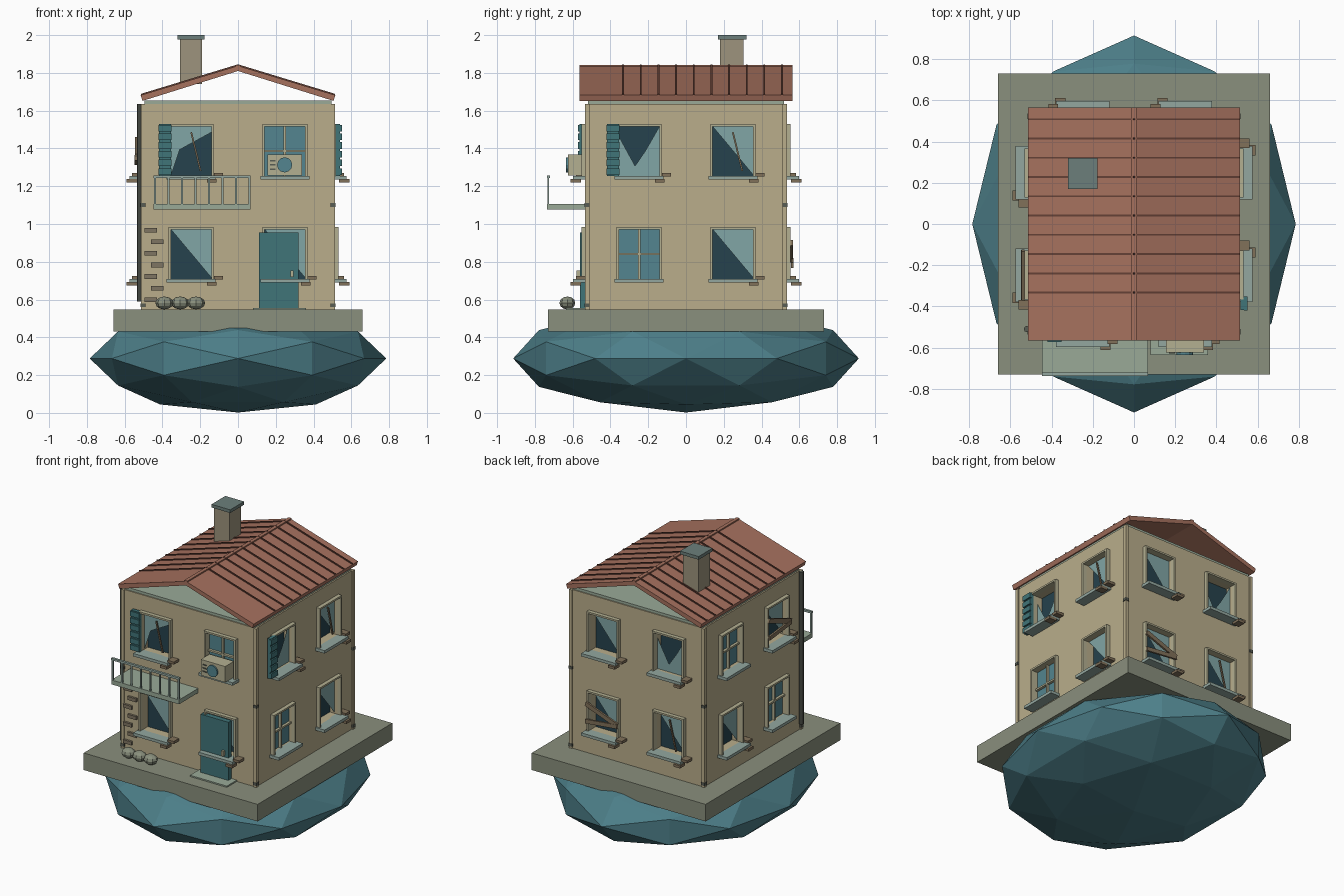
import bpy, bmesh
from math import pi, atan2, hypot
from mathutils import Matrix, Vector

if "Cube" in bpy.data.objects:
    bpy.data.objects.remove(bpy.data.objects["Cube"])

parts = {}
I = Matrix.Identity(4)

def part(name, col):
    """Get the mesh being collected under a part name."""
    if name not in parts:
        parts[name] = (bmesh.new(), col)
    return parts[name][0]

def box(name, col, x, y, z, M=I):
    """Box from (min, max) ranges, placed by M."""
    c = [(a + b) / 2 for a, b in (x, y, z)]
    s = [abs(b - a) for a, b in (x, y, z)]
    bmesh.ops.create_cube(part(name, col), size=1,
                          matrix=M @ Matrix.Translation(c) @ Matrix.Diagonal((*s, 1)))

def stick(name, col, a, b, y, w, t, M=I):
    """Slanted board in a wall plane from a=(x,z) to b=(x,z)."""
    dx, dz = b[0] - a[0], b[1] - a[1]
    R = Matrix.Translation(((a[0] + b[0]) / 2, y, (a[1] + b[1]) / 2)) @ Matrix.Rotation(-atan2(dz, dx), 4, 'Y')
    h = hypot(dx, dz) / 2
    box(name, col, (-h, h), (-t / 2, t / 2), (-w / 2, w / 2), M @ R)

def poly(name, col, pts, M):
    bm = part(name, col)
    bm.faces.new([bm.verts.new(M @ Vector(p)) for p in pts])

def cyl(name, col, r, h, M, n=12):
    bmesh.ops.create_cone(part(name, col), cap_ends=True, segments=n,
                          radius1=r, radius2=r, depth=h, matrix=M)

WALL, SAGE, STONE = (184, 172, 138), (152, 168, 150), (136, 142, 124)
TEAL, ROCK, DARK = (66, 116, 120), (78, 126, 136), (42, 68, 78)
LIGHT, GLASS, TRIM = (128, 164, 164), (84, 132, 142), (178, 174, 144)
SILL, ROOF, RIB = (146, 166, 158), (164, 112, 94), (100, 66, 56)
WOOD, METAL = (128, 112, 90), (88, 92, 84)

# Faceted rock: icosahedron with axis-aligned edges, split once
g = (1 + 5 ** 0.5) / 2
ico = []
for s in (-1, 1):
    for t in (-1, 1):
        ico += [Vector(p).normalized() for p in ((s * g, t, 0), (0, s * g, t), (t, 0, s * g))]
mids = [(a + b).normalized() for i, a in enumerate(ico) for b in ico[:i] if (a - b).length < 1.1]
bm = part("rock_base", ROCK)
vs = [bm.verts.new((p.x * 0.785, p.y * 0.915, 0.288 + p.z * 0.286)) for p in ico + mids]
bmesh.ops.convex_hull(bm, input=vs)

# Slab, walls, corner trim, ceiling plate
box("ground_slab", STONE, (-.66, .66), (-.73, .73), (.43, .547))
WX, WY = 0.505, 0.527
box("house_walls", WALL, (-WX, WX), (-WY, WY), (.54, 1.635))
for sx in (-1, 1):
    for sy in (-1, 1):
        box("corner_trim", WALL, (sx * .493, sx * .513), (sy * .512, sy * .534), (.547, 1.635))
        for z in (.56, 1.09):
            box("trim_clamps", METAL, (sx * .49, sx * .517), (sy * .51, sy * .537), (z, z + .02))
box("ceiling_plate", SAGE, (-.495, .495), (-.52, .52), (1.635, 1.653))

# Roof profile swept along y (gables stay open), ribs and ridge
prof = [(-.515, 1.682), (0, 1.838), (.515, 1.682), (.505, 1.652), (0, 1.81), (-.505, 1.652)]
bm = part("roof", ROOF)
ends = [[bm.verts.new((x, y, z)) for x, z in prof] for y in (-.565, .565)]
for i in range(6):
    j = (i + 1) % 6
    bm.faces.new((ends[0][i], ends[0][j], ends[1][j], ends[1][i]))
for e in ends:
    for q in ((0, 1, 4, 5), (1, 2, 3, 4)):
        bm.faces.new([e[k] for k in q])
for i in range(10):
    y = -.333 + .0935 * i
    for s in (-1, 1):
        stick("roof_ribs", RIB, (s * .513, 1.684), (0, 1.84), y, .01, .009)
box("ridge_cap", ROOF, (-.012, .012), (-.565, .565), (1.825, 1.843))

# Chimney
box("chimney", (156, 146, 124), (-.307, -.19), (.18, .305), (1.74, 1.982))
box("chimney_cap", (108, 126, 122), (-.32, -.178), (.17, .32), (1.978, 2.0))

# Windows: u to the right, -y outward, origin at opening centre on the wall
SHARDS = {'A': [(-.5, -.5), (-.28, .03), (.5, .38), (.5, .5), (-.5, .5)],
          'B': [(-.5, .5), (.5, -.48), (.5, .5)],
          'C': [(-.5, .3), (-.1, -.3), (.15, 0), (.5, .5), (.5, -.5), (-.5, -.5)]}
W, H = 0.215, 0.262
cut = bmesh.new()

def window(M, kind):
    w, h = W / 2, H / 2
    bmesh.ops.create_cube(cut, size=1, matrix=M @ Matrix.Diagonal((W, .12, H, 1)))
    for s in (-1, 1):
        box("window_frames", TRIM, (s * w, s * (w + .012)), (-.027, .01), (-h, h + .012), M)
    box("window_frames", TRIM, (-w, w), (-.027, .01), (h, h + .012), M)
    box("window_sills", SILL, (-.13, .13), (-.07, .01), (-h - .02, -h), M)
    if 'I' in kind:
        poly("whole_glass", GLASS, [(-w, .02, -h), (w, .02, -h), (w, .02, h), (-w, .02, h)], M)
        box("window_bars", TRIM, (-.006, .006), (.002, .025), (-h, h), M)
        box("window_bars", TRIM, (-w, w), (.002, .025), (-.006, .006), M)
    else:
        poly("dark_interior", DARK, [(-w, .057, -h), (w, .057, -h), (w, .057, h), (-w, .057, h)], M)
        poly("broken_glass", LIGHT, [(u * W, .02, v * H) for u, v in SHARDS[kind[0]]], M)
        box("rubble_chips", WOOD, (.12, .168), (-.055, 0), (-h - .004, -h + .014), M)
        box("rubble_chips", WOOD, (.085, .135), (-.085, -.03), (-h - .036, -h - .018), M)
    if 's' in kind:
        stick("loose_sticks", WOOD, (0, .1), (.05, -.105), -.005, .009, .01, M)
    if 'p' in kind:
        stick("nailed_planks", WOOD, (-.12, .06), (.12, -.03), -.034, .03, .013, M)
        stick("nailed_planks", WOOD, (-.12, -.06), (.12, -.035), -.036, .028, .013, M)
    if 'h' in kind:
        box("shutters", TEAL, (-.17, -.107), (-.036, -.012), (-h, h + .012), M)
        for i in range(6):
            z = -h + .005 + i * .046
            box("shutter_slats", TEAL, (-.173, -.104), (-.045, -.03), (z, z + .035), M)

# Per wall: upper left, upper right, lower left, lower right
for k, (d, kinds) in enumerate(((WY, ('Ash', 'I', 'B', 'B')), (WX, ('Ch', 'Bs', 'I', 'B')),
                                (WY, ('B', 'C', 'Bp', 'Bs')), (WX, ('I', 'Bp', 'B', 'I')))):
    for i, kind in enumerate(kinds):
        pos = ((-.248, .248)[i % 2], -d, (1.386, .841)[i // 2])
        window(Matrix.Rotation(k * pi / 2, 4, 'Z') @ Matrix.Translation(pos), kind)

# Balcony with front railing
box("balcony_floor", SAGE, (-.447, .067), (-.735, -WY), (1.077, 1.107))
box("balcony_rail", SILL, (-.447, .067), (-.737, -.721), (1.244, 1.258))
for i in range(8):
    x = -.44 + i * .0715
    box("balcony_posts", SILL, (x - .005, x + .005), (-.734, -.724), (1.1, 1.25))

# Door, handle and step
box("door", TEAL, (.11, .32), (-.562, -WY), (.55, .955))
box("door_handle", TRIM, (.278, .294), (-.58, -.56), (.72, .755))
box("door_step", SAGE, (.08, .36), (-.635, -WY), (.545, .556))

# Air conditioner
box("cooler_box", TRIM, (.155, .34), (-.625, -.53), (1.258, 1.367))
F = Matrix.Translation((.247, -.629, 1.313)) @ Matrix.Rotation(pi / 2, 4, 'X')
cyl("cooler_fan", GLASS, .04, .012, F)
for z in (1.29, 1.313, 1.336):
    box("cooler_vents", METAL, (.17, .198), (-.629, -.62), (z - .004, z + .004))

# Exposed bricks, downpipe, sandbags
for i in range(7):
    x = -.495 + .035 * (i % 2)
    z = .966 - .061 * i
    box("exposed_bricks", (126, 116, 98), (x, x + .065), (-.542, -WY), (z - .012, z + .012))
cyl("downpipe", METAL, .015, 1.045, Matrix.Translation((-.52, -.51, 1.112)), 8)
for x in (-.39, -.306, -.222):
    bmesh.ops.create_uvsphere(part("sandbags", STONE), u_segments=8, v_segments=6, radius=1,
        matrix=Matrix.Translation((x, -.628, .582)) @ Matrix.Diagonal((.048, .042, .034, 1)))

def emit(name, bm, col=None):
    """Turn a collected mesh into an object."""
    bmesh.ops.recalc_face_normals(bm, faces=bm.faces)
    me = bpy.data.meshes.new(name)
    bm.to_mesh(me)
    bm.free()
    ob = bpy.data.objects.new(name, me)
    bpy.context.collection.objects.link(ob)
    if col:
        m = bpy.data.materials.new(name)
        m.diffuse_color = (*[(c / 255) ** 2.2 for c in col], 1)
        m.use_nodes = True
        m.node_tree.nodes["Principled BSDF"].inputs["Base Color"].default_value = m.diffuse_color
        me.materials.append(m)
    return ob

for name, (bm, col) in parts.items():
    emit(name, bm, col)

# Window recesses
cutter = emit("window_cutter", cut)
cutter.hide_render = True
cutter.hide_viewport = True
mod = bpy.data.objects["house_walls"].modifiers.new("recesses", 'BOOLEAN')
mod.object = cutter
mod.solver = 'EXACT'
